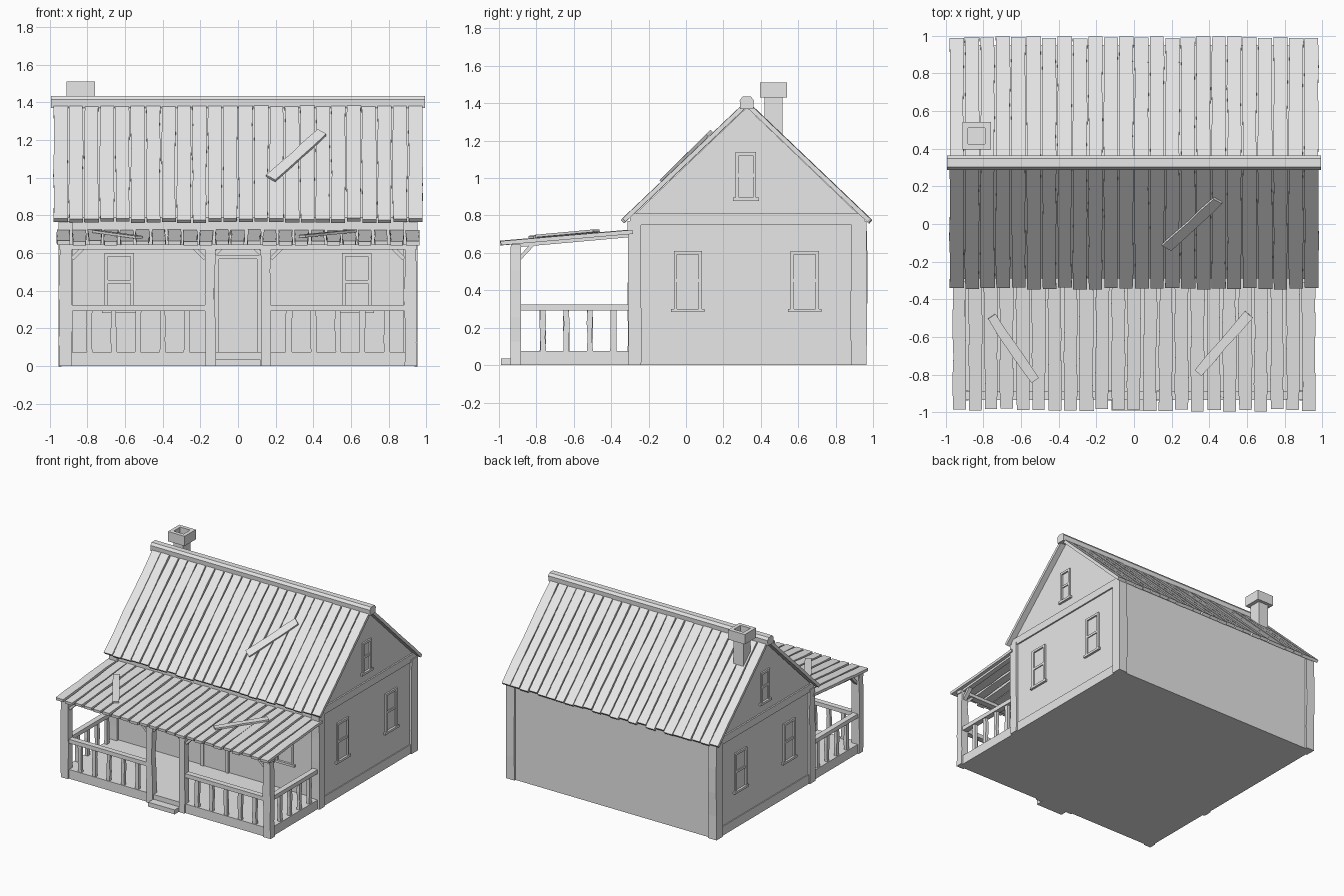
import bpy, bmesh, random
from mathutils import Vector

random.seed(4)
cube = bpy.data.objects.get("Cube")
if cube:
    bpy.data.objects.remove(cube)

grey = bpy.data.materials.new("weathered_grey")
grey.use_nodes = True
grey.diffuse_color = (0.8, 0.8, 0.8, 1)
grey.node_tree.nodes["Principled BSDF"].inputs["Base Color"].default_value = (0.8, 0.8, 0.8, 1)


def finish(name, bm):
    bmesh.ops.recalc_face_normals(bm, faces=bm.faces)
    mesh = bpy.data.meshes.new(name)
    bm.to_mesh(mesh)
    bm.free()
    mesh.materials.append(grey)
    obj = bpy.data.objects.new(name, mesh)
    bpy.context.collection.objects.link(obj)
    return obj


def beam(bm, a, b, side, w, t, segs=1, wob=0.0):
    """Board from a to b; w is measured along side, t across it."""
    a, b = Vector(a), Vector(b)
    run = (b - a).normalized()
    side = Vector(side)
    side = (side - run * side.dot(run)).normalized()
    up = run.cross(side)
    rings = []
    for i in range(segs + 1):
        c = a.lerp(b, i / segs)
        ring = []
        for s, u in ((-1, -1), (1, -1), (1, 1), (-1, 1)):
            shift = side * random.uniform(-wob, wob) if u < 0 or not wob else last[s]
            if u < 0:
                last = {**(last if ring else {}), s: shift}
            ring.append(bm.verts.new(c + side * s * w / 2 + up * u * t / 2 + shift))
        rings.append(ring)
    for r, q in zip(rings, rings[1:]):
        for k in range(4):
            bm.faces.new((r[k], r[(k + 1) % 4], q[(k + 1) % 4], q[k]))
    bm.faces.new(rings[0])
    bm.faces.new(rings[-1])


def box(bm, x0, x1, y0, y1, z0, z1):
    y = (y0 + y1) / 2
    x = (x0 + x1) / 2
    beam(bm, (x, y, z0), (x, y, z1), (1, 0, 0), x1 - x0, y1 - y0)


def planks(name, top, low, half, count, gap, wob, t):
    """Row of uneven boards running down a slope, given as (y, z) ends."""
    bm = bmesh.new()
    pitch = 2 * half / count
    top, low = Vector((0, *top)), Vector((0, *low))
    for i in range(count):
        x = Vector((-half + pitch * (i + 0.5), 0, 0))
        end = low + (low - top).normalized() * random.uniform(-0.012, 0.004)
        lift = Vector((0, 0, random.uniform(-0.002, 0.003)))
        beam(bm, top + x + lift, end + x + lift, (1, 0, 0), pitch - gap, t, 5, wob)
    finish(name, bm)


# House body: gabled profile extruded along x
bm = bmesh.new()
profile = ((-0.29, 0), (0.95, 0), (0.95, 0.78), (0.325, 1.378), (-0.29, 0.79))
face = bm.faces.new([bm.verts.new((-0.935, y, z)) for y, z in profile])
ext = bmesh.ops.extrude_face_region(bm, geom=[face])
bmesh.ops.translate(bm, vec=(1.87, 0, 0), verts=[v for v in ext["geom"] if isinstance(v, bmesh.types.BMVert)])
finish("house_walls", bm)

# Corner posts, gable ties and sills
bm = bmesh.new()
for s in (-1, 1):
    for y, w in ((-0.275, 0.07), (0.925, 0.085)):
        beam(bm, (s * 0.915, y, 0), (s * 0.915, y, 0.77), (0, 1, 0), w, 0.075, 4, 0.004)
    box(bm, s * 0.932 - 0.015, s * 0.932 + 0.015, -0.3, 0.955, 0.75, 0.81)
    box(bm, s * 0.927 - 0.015, s * 0.927 + 0.015, -0.25, 0.89, 0, 0.075)
finish("house_frame", bm)

# Main roof
planks("front_roof_planks", (0.325, 1.397), (-0.338, 0.768), 0.982, 24, 0.008, 0.003, 0.024)
planks("back_roof_planks", (0.325, 1.397), (0.985, 0.768), 0.982, 24, 0.008, 0.003, 0.024)
bm = bmesh.new()
cap = ((0.29, 1.37), (0.36, 1.37), (0.363, 1.415), (0.348, 1.435), (0.302, 1.435), (0.287, 1.415))
face = bm.faces.new([bm.verts.new((-0.993, y, z)) for y, z in cap])
ext = bmesh.ops.extrude_face_region(bm, geom=[face])
bmesh.ops.translate(bm, vec=(1.986, 0, 0), verts=[v for v in ext["geom"] if isinstance(v, bmesh.types.BMVert)])
finish("ridge_cap", bm)

# Chimney with a hollow cap
bm = bmesh.new()
box(bm, -0.88, -0.79, 0.42, 0.515, 1.15, 1.445)
for x in (-0.895, -0.775):
    box(bm, x - 0.015, x + 0.015, 0.395, 0.54, 1.43, 1.51)
for y in (0.41, 0.525):
    box(bm, -0.88, -0.79, y - 0.015, y + 0.015, 1.43, 1.51)
finish("chimney", bm)


# Windows: frame bars, middle rail and sill on a wall
def window(bm, place, c, w, z0, z1):
    def bar(u0, u1, v0, v1, depth):
        place(bm, c + u0, c + u1, v0, v1, depth)
    h, f = w / 2, 0.018
    bar(-h, -h + f, z0, z1, 0.012)
    bar(h - f, h, z0, z1, 0.012)
    bar(-h + f, h - f, z1 - f, z1, 0.012)
    bar(-h + f, h - f, (z0 + z1 - f) / 2, (z0 + z1 + f) / 2, 0.008)
    bar(-h - 0.015, h + 0.015, z0 - 0.012, z0 + 0.006, 0.018)


bm = bmesh.new()
for s in (-1, 1):
    def on_side(bm, u0, u1, v0, v1, d):
        x0, x1 = sorted((s * 0.925, s * (0.935 + d)))
        box(bm, x0, x1, u0, u1, v0, v1)

    def on_front(bm, u0, u1, v0, v1, d):
        box(bm, u0, u1, -0.29 - d, -0.28, v0, v1)

    for y in (0.01, 0.635):
        window(bm, on_side, y, 0.15, 0.295, 0.61)
    window(bm, on_side, 0.32, 0.11, 0.89, 1.14)
    window(bm, on_front, s * 0.63, 0.155, 0.295, 0.6)
finish("windows", bm)

# Front door with its frame
bm = bmesh.new()
box(bm, -0.1, 0.1, -0.297, -0.28, 0.07, 0.57)
for s in (-1, 1):
    box(bm, s * 0.112 - 0.012, s * 0.112 + 0.012, -0.306, -0.28, 0.07, 0.59)
box(bm, -0.1, 0.1, -0.306, -0.28, 0.57, 0.59)
finish("front_door", bm)

# Porch floor and step
bm = bmesh.new()
box(bm, -0.935, 0.935, -0.925, -0.28, 0, 0.075)
finish("porch_floor", bm)
bm = bmesh.new()
box(bm, -0.12, 0.12, -0.99, -0.92, 0, 0.036)
finish("porch_step", bm)

# Porch posts, top beam and corner braces
bm = bmesh.new()
for s in (-1, 1):
    for x, w in ((0.915, 0.065), (0.147, 0.05)):
        beam(bm, (s * x, -0.91, 0), (s * x, -0.91, 0.635), (1, 0, 0), w, 0.055, 5, 0.006)
    for x, d in ((0.88, -1), (0.175, 1), (0.122, -1)):
        reach = 0.035 if x < 0.15 else 0.06
        beam(bm, (s * x, -0.91, 0.63 - reach), (s * (x + d * reach), -0.91, 0.63), (0, 1, 0), 0.03, 0.02)
    beam(bm, (s * 0.915, -0.89, 0.57), (s * 0.915, -0.82, 0.645), (1, 0, 0), 0.03, 0.02)
    beam(bm, (s * 0.915, -0.93, 0.637), (s * 0.915, -0.29, 0.694), (1, 0, 0), 0.04, 0.018)
box(bm, -0.95, 0.95, -0.935, -0.885, 0.62, 0.645)
finish("porch_frame", bm)

# Porch railings and balusters
bm = bmesh.new()
for s in (-1, 1):
    x0, x1 = sorted((s * 0.17, s * 0.885))
    box(bm, x0, x1, -0.93, -0.885, 0.292, 0.325)
    box(bm, s * 0.915 - 0.022, s * 0.915 + 0.022, -0.885, -0.3, 0.292, 0.325)
    for i in range(5):
        x = s * (0.27 + 0.13 * i)
        beam(bm, (x, -0.908, 0.07), (x, -0.908, 0.3), (1, 0, 0), 0.03, 0.025, 3, 0.004)
    for i in range(4):
        y = -0.765 + 0.125 * i
        beam(bm, (s * 0.915, y, 0.07), (s * 0.915, y, 0.3), (0, 1, 0), 0.03, 0.025, 3, 0.004)
    beam(bm, (s * 0.945, -0.285, 0), (s * 0.945, -0.275, 0.14), (0, 1, 0), 0.02, 0.015)
finish("porch_railing", bm)

# Porch roof
planks("porch_roof_planks", (-0.285, 0.712), (-0.99, 0.652), 0.97, 23, 0.014, 0.005, 0.022)

# Loose boards lying on the roofs
bm = bmesh.new()
beam(bm, (0.175, -0.125, 0.995), (0.445, 0.125, 1.24), (1, -0.75, -0.75), 0.06, 0.016, 4, 0.004)
beam(bm, (-0.755, -0.49, 0.716), (-0.525, -0.83, 0.684), (1, 0.7, 0), 0.05, 0.014, 4, 0.004)
beam(bm, (0.34, -0.79, 0.69), (0.61, -0.48, 0.718), (1, -0.85, 0), 0.05, 0.014, 4, 0.004)
finish("loose_boards", bm)
